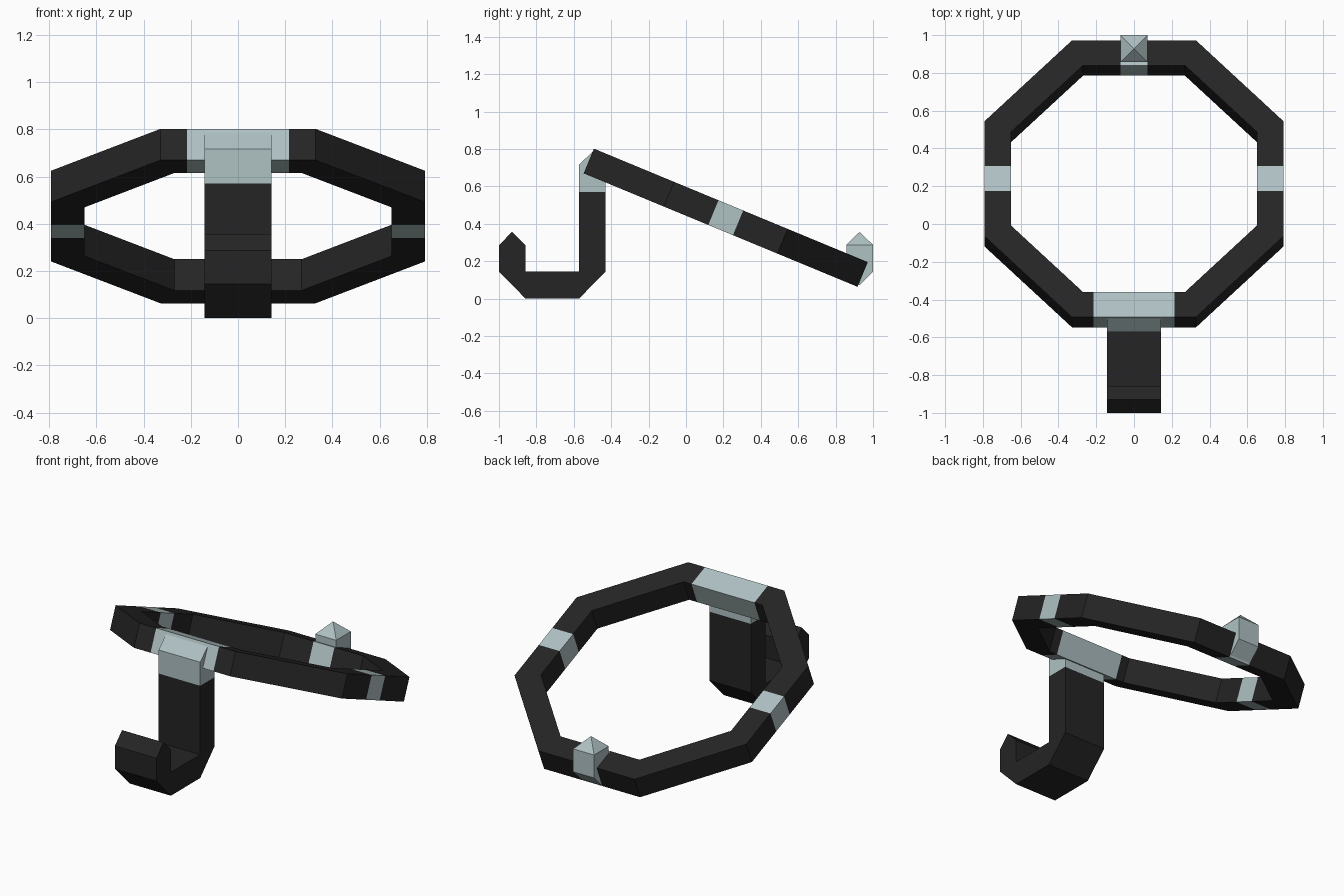
import bpy, bmesh, math
from mathutils import Matrix

if "Cube" in bpy.data.objects:
    bpy.data.objects.remove(bpy.data.objects["Cube"])


def material(name, rgb):
    m = bpy.data.materials.new(name)
    m.diffuse_color = (*rgb, 1)
    m.use_nodes = True
    m.node_tree.nodes["Principled BSDF"].inputs["Base Color"].default_value = m.diffuse_color
    return m


MATS = [material("matte black", (0.018, 0.018, 0.018)),
        material("pale steel", (0.43, 0.535, 0.545))]
DARK, LIGHT = 0, 1


def finish(name, bm):
    bmesh.ops.recalc_face_normals(bm, faces=bm.faces)
    me = bpy.data.meshes.new(name)
    bm.to_mesh(me)
    bm.free()
    for m in MATS:
        me.materials.append(m)
    ob = bpy.data.objects.new(name, me)
    bpy.context.collection.objects.link(ob)
    return ob


def prism(pieces, half):
    """Extrude touching (y, z) outlines along x, with no walls between them."""
    bm = bmesh.new()
    verts = {}

    def v(x, p):
        if (x, p) not in verts:
            verts[x, p] = bm.verts.new((x, *p))
        return verts[x, p]

    edges = [frozenset((p[i - 1], p[i])) for p, _ in pieces for i in range(len(p))]
    for pts, mat in pieces:
        for x in (-half, half):
            bm.faces.new([v(x, p) for p in pts]).material_index = mat
        for i in range(len(pts)):
            a, b = pts[i - 1], pts[i]
            if edges.count(frozenset((a, b))) == 1:
                f = bm.faces.new([v(-half, a), v(-half, b), v(half, b), v(half, a)])
                f.material_index = mat
    return bm


# Tilted octagonal ring: sections around the path, pale bands on four sides
OUT, INN, T = 0.7925, 0.65, 0.0715
bm = bmesh.new()
sections = []
for k in range(8):
    a = k * math.pi / 4
    n, s = (math.cos(a), math.sin(a)), (-math.sin(a), math.cos(a))
    stops = [(None, DARK)]
    if k % 2 == 0:
        w = 0.215 if k == 6 else T
        stops += [(-w, LIGHT), (w, DARK)]
    for off, mat in stops:
        quad = []
        for r, z in ((OUT, T), (OUT, -T), (INN, -T), (INN, T)):
            o = -r * math.tan(math.pi / 8) if off is None else off
            quad.append(bm.verts.new((n[0] * r + s[0] * o, n[1] * r + s[1] * o, z)))
        sections.append((quad, mat))
for i, (q, mat) in enumerate(sections):
    r = sections[(i + 1) % len(sections)][0]
    for j in range(4):
        f = bm.faces.new((q[j], q[j - 1], r[j - 1], r[j]))
        f.material_index = mat
bm.transform(Matrix.Translation((0, 0.2125, 0.4325)) @
             Matrix.Rotation(math.radians(-22.5), 4, 'X'))
finish("tilted_ring", bm)

# Hook-shaped support with a pale top
hook = [(-0.43, 0.57), (-0.43, 0.145), (-0.572, 0), (-0.858, 0), (-1, 0.145),
        (-1, 0.286), (-0.93, 0.357), (-0.858, 0.286), (-0.858, 0.145),
        (-0.572, 0.145), (-0.572, 0.57)]
cap = [(-0.572, 0.57), (-0.572, 0.716), (-0.5, 0.785), (-0.43, 0.716), (-0.43, 0.57)]
finish("hook_support", prism([(hook, DARK), (cap, LIGHT)], 0.142))

# Rear stud: wedge-bottomed post with a pyramid tip
post = [(0.857, 0.287), (1, 0.287), (1, 0.145), (0.927, 0.072), (0.857, 0.145)]
bm = prism([(post, LIGHT)], T)
top = [f for f in bm.faces if all(abs(v.co.z - 0.287) < 1e-4 for v in f.verts)]
tip = bmesh.ops.poke(bm, faces=top)
tip["verts"][0].co.z = 0.357
for f in bm.faces:
    f.material_index = LIGHT
finish("rear_stud", bm)
